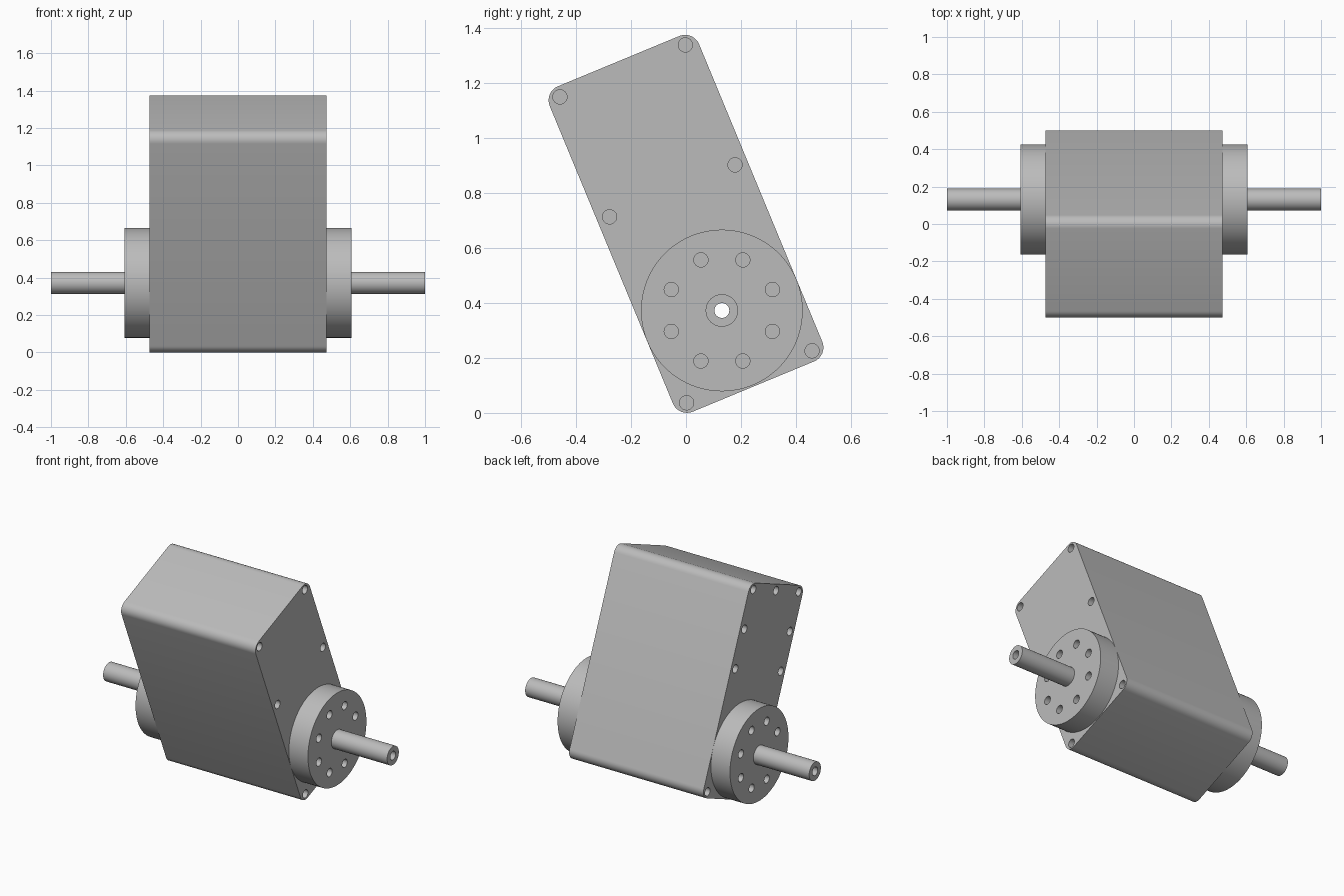
import bpy
import bmesh
from math import cos, sin, pi, radians
from mathutils import Vector

if "Cube" in bpy.data.objects:
    bpy.data.objects.remove(bpy.data.objects["Cube"], do_unlink=True)

TILT = radians(22.5)
MID_Z = 0.6875           # height of the housing centre
HALF_X = 0.473           # half thickness of the housing
FLANGE_X = 0.607         # outer face of the flanges
SHAFT_X = 1.0            # shaft end
HALF_W, HALF_L, FILLET = 0.294, 0.6405, 0.055
HOLE_R, HOLE_DEPTH = 0.026, 0.1
AXLE = -0.341            # axle position along the housing

grey = bpy.data.materials.new("machined grey")
grey.use_nodes = True
grey.diffuse_color = (0.5, 0.5, 0.5, 1)
grey.node_tree.nodes["Principled BSDF"].inputs["Base Color"].default_value = grey.diffuse_color


def tilted(across, along):
    """Housing plane coordinates to (y, z)."""
    return (across * cos(TILT) - along * sin(TILT),
            MID_Z + across * sin(TILT) + along * cos(TILT))


def extrude_x(bm, outline, x0, x1):
    face = bm.faces.new([bm.verts.new((x0, y, z)) for y, z in outline])
    grown = bmesh.ops.extrude_face_region(bm, geom=[face])["geom"]
    moved = [v for v in grown if isinstance(v, bmesh.types.BMVert)]
    bmesh.ops.translate(bm, verts=moved, vec=Vector((x1 - x0, 0, 0)))


def circle(center, r, n):
    return [(center[0] + r * cos(2 * pi * i / n), center[1] + r * sin(2 * pi * i / n))
            for i in range(n)]


def make_object(name, prisms):
    bm = bmesh.new()
    for outline, x0, x1 in prisms:
        extrude_x(bm, outline, x0, x1)
    bmesh.ops.recalc_face_normals(bm, faces=bm.faces)
    mesh = bpy.data.meshes.new(name)
    bm.to_mesh(mesh)
    bm.free()
    mesh.materials.append(grey)
    obj = bpy.data.objects.new(name, mesh)
    bpy.context.collection.objects.link(obj)
    return obj


def make_part(name, prism, holes):
    """A solid prism with all its holes cut, smooth on the round walls."""
    part = make_object(name, [prism])
    cutter = make_object(name + "_cutter", holes)
    cutter.hide_render = True
    bpy.ops.object.select_all(action="DESELECT")
    part.select_set(True)
    bpy.context.view_layer.objects.active = part
    cut = part.modifiers.new("holes", "BOOLEAN")
    cut.operation, cut.solver, cut.object = "DIFFERENCE", "EXACT", cutter
    bpy.ops.object.modifier_apply(modifier=cut.name)
    bpy.data.objects.remove(cutter, do_unlink=True)
    bpy.ops.object.shade_smooth_by_angle(angle=radians(30))


def drill(center, side, face_x):
    return (circle(center, HOLE_R, 24), side * (face_x - HOLE_DEPTH), side * (face_x + 0.05))


axle = tilted(0, AXLE)

# Tilted gearbox housing with rounded long edges
outline = []
for k, (sx, sy) in enumerate([(1, 1), (-1, 1), (-1, -1), (1, -1)]):
    for i in range(9):
        a = (k + i / 8) * pi / 2
        outline.append(tilted(sx * (HALF_W - FILLET) + FILLET * cos(a),
                              sy * (HALF_L - FILLET) + FILLET * sin(a)))

# Screw holes: corners and middle pair on both sides, extra ones on the right side
ACROSS, END, MIDDLE = 0.247, 0.602, 0.13
both = [(s * ACROSS, t) for s in (-1, 1) for t in (-END, MIDDLE, END)]
extra = [(s * ACROSS, (END + MIDDLE) / 2) for s in (-1, 1)] + [(0, END)]
holes = [drill(tilted(*p), 1, HALF_X) for p in both]
holes += [drill(tilted(*p), -1, HALF_X) for p in both + extra]
holes.append((circle(axle, 0.05, 32), -0.6, 0.6))
make_part("housing", (outline, -HALF_X, HALF_X), holes)

# Round flanges with a ring of eight bolt holes
for side, name in ((1, "left_flange"), (-1, "right_flange")):
    holes = []
    for i in range(8):
        a = (i + 0.5) * pi / 4
        center = (axle[0] + 0.199 * cos(a), axle[1] + 0.199 * sin(a))
        holes.append(drill(center, side, FLANGE_X))
    holes.append((circle(axle, 0.05, 32), side * 0.4, side * 0.7))
    make_part(name, (circle(axle, 0.294, 96), side * (HALF_X - 0.005), side * FLANGE_X), holes)

# Hollow shaft running through everything
make_part("shaft", (circle(axle, 0.059, 48), -SHAFT_X, SHAFT_X),
          [(circle(axle, 0.027, 32), -1.1, 1.1)])
